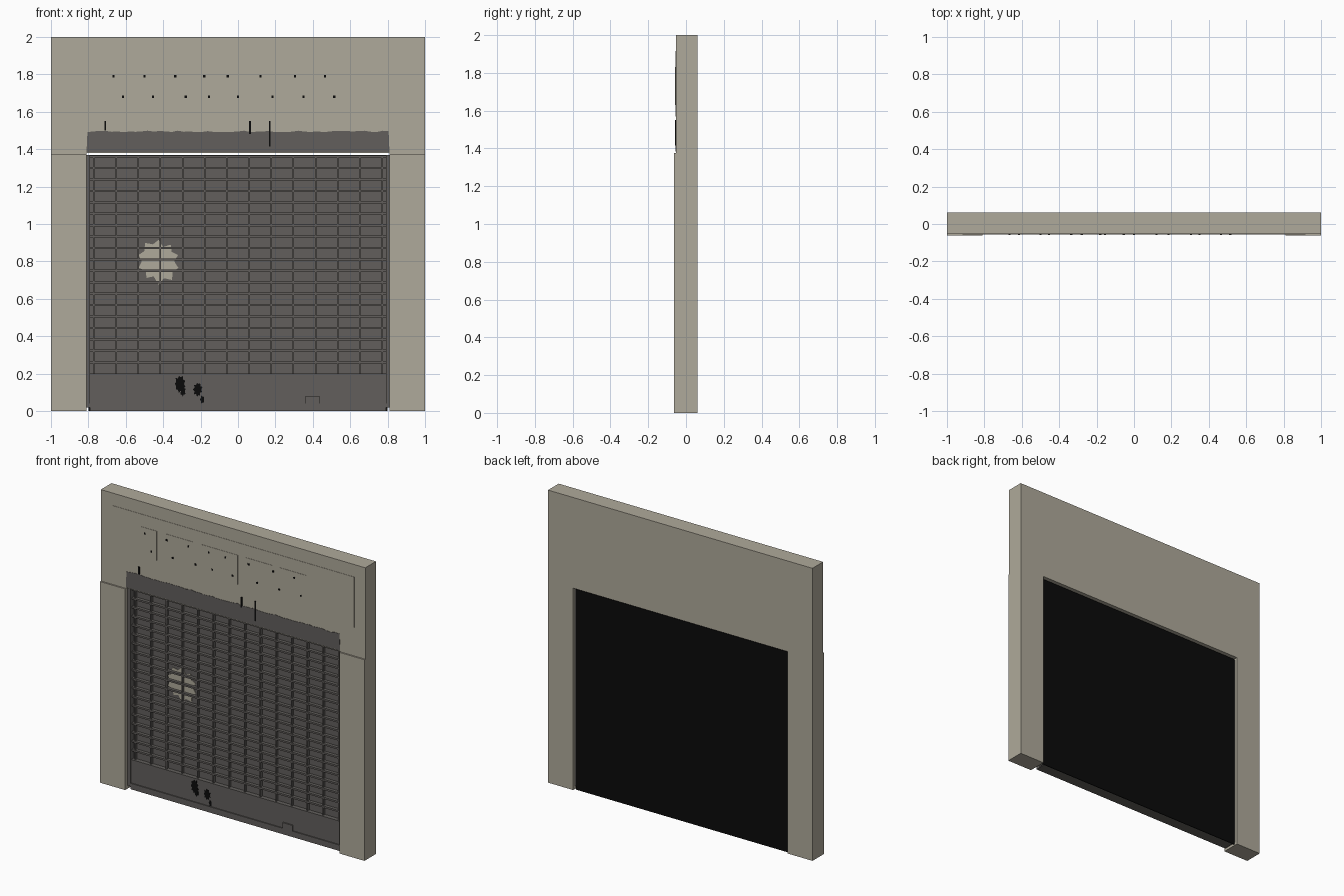
import bpy, bmesh, math, random

random.seed(4)
cube = bpy.data.objects.get("Cube")
if cube:
    bpy.data.objects.remove(cube)


def material(name, rgb):
    m = bpy.data.materials.new(name)
    m.use_nodes = True
    m.diffuse_color = (*rgb, 1)
    m.node_tree.nodes["Principled BSDF"].inputs["Base Color"].default_value = (*rgb, 1)
    return m


STONE = material("warm stone", (0.43, 0.40, 0.325))
STEEL = material("dark steel", (0.122, 0.114, 0.107))
BLACK = material("black", (0.003, 0.003, 0.003))


def finish(name, bm, mat):
    bmesh.ops.recalc_face_normals(bm, faces=bm.faces)
    mesh = bpy.data.meshes.new(name)
    bm.to_mesh(mesh)
    bm.free()
    mesh.materials.append(mat)
    ob = bpy.data.objects.new(name, mesh)
    bpy.context.collection.objects.link(ob)
    return ob


def add_prism(bm, points, y0, y1):
    """Extrude an x-z outline from y0 back to y1."""
    face = bm.faces.new([bm.verts.new((x, y0, z)) for x, z in points])
    new = bmesh.ops.extrude_face_region(bm, geom=[face])["geom"]
    for v in new:
        if isinstance(v, bmesh.types.BMVert):
            v.co.y = y1


def rect(x0, x1, z0, z1):
    return [(x0, z0), (x1, z0), (x1, z1), (x0, z1)]


def prisms(name, outlines, y0, y1, mat):
    bm = bmesh.new()
    for points in outlines:
        add_prism(bm, points, y0, y1)
    return finish(name, bm, mat)


def splat(cx, cz, rx, rz, spikes, inner):
    """Jagged star-like outline."""
    pts = []
    for i in range(spikes * 2):
        r = random.uniform(0.9, 1.05) if i % 2 else inner * random.uniform(0.9, 1.1)
        a = math.pi * i / spikes
        pts.append((cx + rx * r * math.cos(a), cz + rz * r * math.sin(a)))
    return pts


FRONT, BACK, OPEN, TOP = -0.053, 0.062, 0.81, 1.38

# Wall with doorway, and the thicker piers beside it
prisms("wall", [[(-1, 0), (-OPEN, 0), (-OPEN, TOP), (OPEN, TOP), (OPEN, 0),
                 (1, 0), (1, 2), (-1, 2)]], FRONT, BACK, STONE)
prisms("pier_facings", [rect(s * 0.905 - 0.095, s * 0.905 + 0.095, 0, 1.375)
                        for s in (-1, 1)], -0.0625, FRONT, STONE)

# Shutter backing, black behind
prisms("shutter_panel", [rect(-0.795, 0.795, 0.005, 1.37)], 0.004, 0.042, STEEL)
prisms("shutter_back", [rect(-0.8, 0.8, 0, 1.37)], 0.042, 0.047, BLACK)
prisms("side_guides", [rect(s * 0.8 - 0.01, s * 0.8 + 0.01, 0.02, 1.37)
                       for s in (-1, 1)], -0.035, 0.042, STEEL)

# Grille of slats and uprights
ROWS, COLS, BASE = 19, 14, 0.2
step = (1.36 - BASE) / ROWS
prisms("grille_slats", [rect(-0.79, 0.79, BASE + i * step - 0.006, BASE + i * step + 0.006)
                        for i in range(1, ROWS + 1)], -0.018, 0.004, STEEL)
xs = [-0.77 + i * 1.54 / (COLS - 1) for i in range(COLS)]
prisms("grille_uprights", [rect(x - 0.004, x + 0.004, BASE, 1.365) for x in xs],
       -0.014, 0.004, STEEL)

# Solid lower band, foot rail and lock
prisms("lower_band", [rect(-0.79, 0.79, 0.04, BASE)], -0.025, 0.004, STEEL)
prisms("foot_rail", [rect(-0.79, 0.79, 0, 0.04)], -0.032, 0.042, STEEL)
prisms("lock_box", [rect(0.36, 0.435, 0.04, 0.08)], -0.034, -0.025, STEEL)

# Pale splat behind the grille and dark scuffs on the band
prisms("pale_splat", [splat(-0.425, 0.8, 0.12, 0.12, 10, 0.74)], 0.001, 0.004, STONE)
prisms("dark_scuffs", [splat(-0.31, 0.145, 0.031, 0.048, 9, 0.7),
                       splat(-0.295, 0.105, 0.016, 0.03, 6, 0.7),
                       splat(-0.215, 0.115, 0.027, 0.04, 9, 0.7),
                       splat(-0.192, 0.062, 0.012, 0.024, 5, 0.7)],
       -0.027, -0.025, BLACK)

# Soot strip with a ragged top above the doorway
N = 50
ragged = [(0.805 - 1.61 * i / N, 1.495 + random.uniform(-0.004, 0.004)) for i in range(N + 1)]
prisms("soot_strip", [[(-0.81, 1.385), (0.81, 1.385)] + ragged], FRONT - 0.002, FRONT, STEEL)

# Faded sign board, plain raised patches, fixing holes and drips
prisms("sign_board", [rect(-0.917, 0.917, 1.57, 1.915)], FRONT - 0.002, FRONT, STONE)
patches = [(-0.7, -0.575), (-0.5, -0.3), (-0.24, 0.038), (0.1, 0.3), (0.35, 0.553)]
prisms("sign_patches", [rect(a, b, 1.63, 1.83) for a, b in patches],
       FRONT - 0.004, FRONT - 0.002, STONE)
upper = [-0.665, -0.5, -0.335, -0.18, -0.055, 0.12, 0.305, 0.465]
lower = [-0.615, -0.455, -0.28, -0.155, 0, 0.185, 0.35, 0.515]
prisms("fixing_holes", [rect(x - 0.006, x + 0.006, z - 0.006, z + 0.006)
                        for row, z in ((upper, 1.79), (lower, 1.68)) for x in row],
       FRONT - 0.006, FRONT - 0.002, BLACK)
prisms("drips", [rect(x - 0.005, x + 0.005, z, 1.55)
                 for x, z in ((-0.71, 1.5), (0.065, 1.48), (0.17, 1.415))],
       FRONT - 0.004, FRONT, BLACK)
